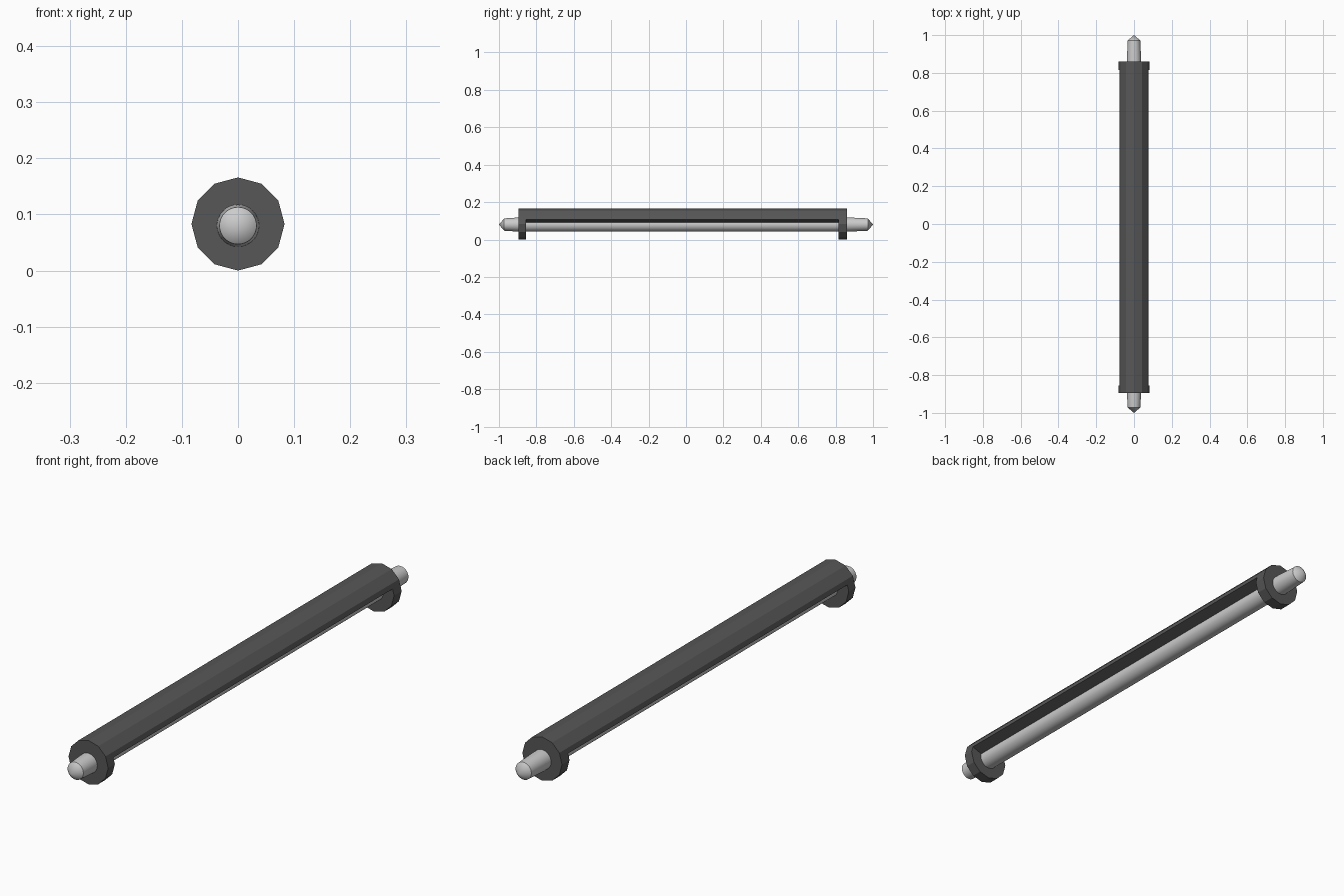
import bpy, bmesh, math

if "Cube" in bpy.data.objects:
    bpy.data.objects.remove(bpy.data.objects["Cube"])

R = 0.083           # twelve-sided housing radius
HOUSING_Z = 0.083
ROD_Z = 0.08

dark = bpy.data.materials.new("dark_grey")
dark.diffuse_color = (0.095, 0.095, 0.095, 1)
dark.use_nodes = True
dark.node_tree.nodes["Principled BSDF"].inputs["Base Color"].default_value = dark.diffuse_color


def finish(name, bm):
    bmesh.ops.recalc_face_normals(bm, faces=bm.faces)
    me = bpy.data.meshes.new(name)
    bm.to_mesh(me)
    bm.free()
    ob = bpy.data.objects.new(name, me)
    bpy.context.collection.objects.link(ob)
    return ob


def housing_part(name, degrees, y0, y1, closed):
    """Thick band around the rod following the twelve-sided outline."""
    bm = bmesh.new()
    rings = []
    for d in degrees:
        a = math.radians(d)
        outer = R * math.cos(math.radians(15)) / math.cos(math.radians(d % 30 - 15))
        rings.append([bm.verts.new((r * math.cos(a), y, z + r * math.sin(a)))
                      for r, y, z in ((outer, y0, HOUSING_Z), (outer, y1, HOUSING_Z),
                                      (0.037, y1, ROD_Z), (0.037, y0, ROD_Z))])
    pairs = list(zip(rings, rings[1:]))
    if closed:
        pairs.append((rings[-1], rings[0]))
    for p, q in pairs:
        for i in range(4):
            j = (i + 1) % 4
            bm.faces.new((p[i], p[j], q[j], q[i]))
    if not closed:
        bm.faces.new(rings[0])
        bm.faces.new(rings[-1])
    ob = finish(name, bm)
    ob.data.materials.append(dark)
    return ob


# Upper cover and the two full end collars
housing_part("cover", [17, 30, 60, 90, 120, 150, 163], -0.855, 0.815, False)
full = range(0, 360, 30)
housing_part("front_collar", full, -0.895, -0.855, True)
housing_part("back_collar", full, 0.815, 0.86, True)

# Smooth rod with tapered, pointed ends
profile = [(0, -1), (0.033, -0.972), (0.0375, -0.9),
           (0.0375, 0.88), (0.033, 0.972), (0, 1)]
bm = bmesh.new()
vs = [bm.verts.new((r, y, ROD_Z)) for r, y in profile]
edges = [bm.edges.new(e) for e in zip(vs, vs[1:])]
bmesh.ops.spin(bm, geom=vs + edges, cent=(0, 0, ROD_Z), axis=(0, 1, 0),
               angle=math.tau, steps=32)
bmesh.ops.remove_doubles(bm, verts=bm.verts, dist=1e-5)
rod = finish("rod", bm)
bpy.context.view_layer.objects.active = rod
rod.select_set(True)
bpy.ops.object.shade_smooth_by_angle(angle=math.radians(35))
